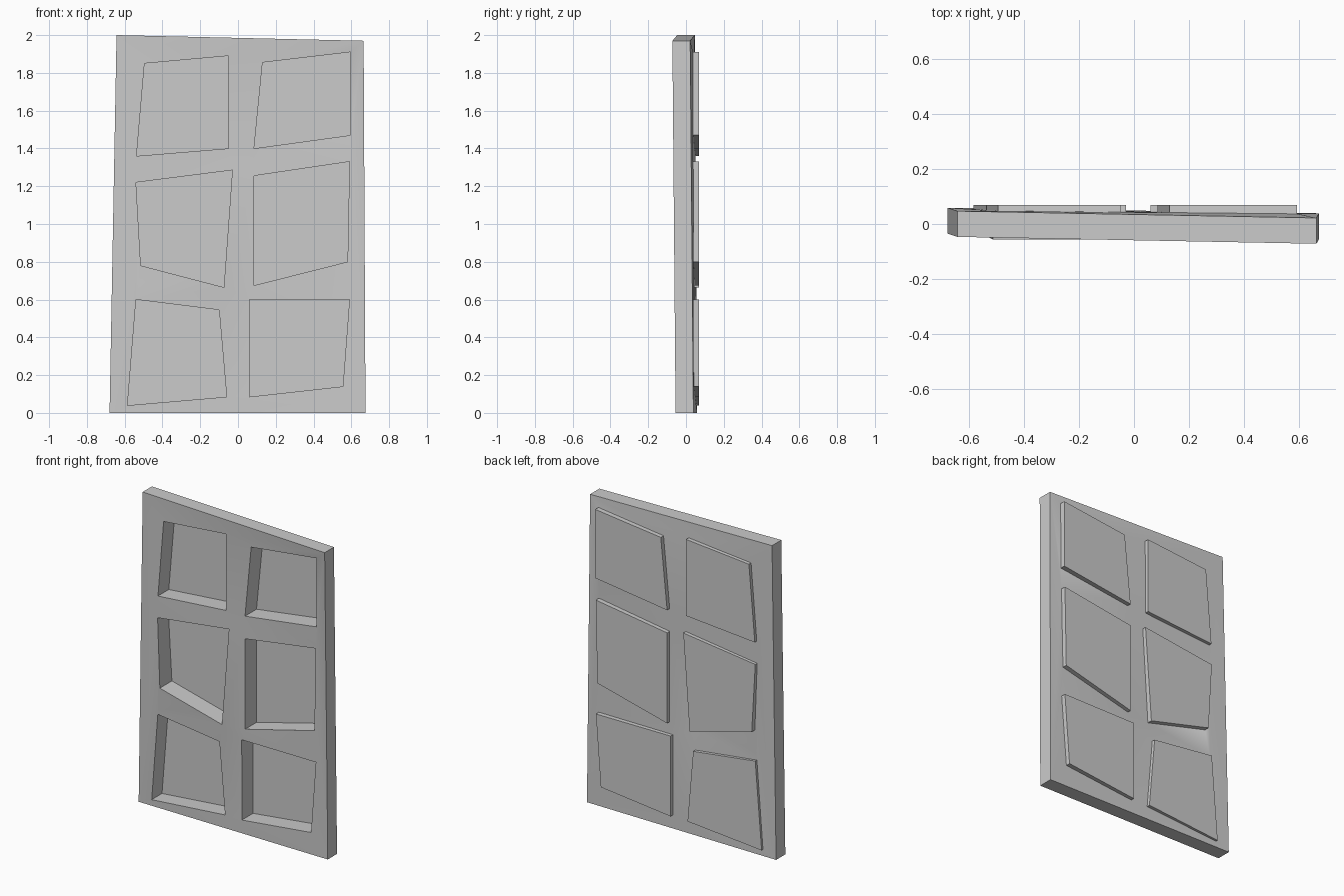
import bpy, bmesh

if "Cube" in bpy.data.objects:
    bpy.data.objects.remove(bpy.data.objects["Cube"])

# Door corners (x, y front, z) and the six skewed panel openings (x, z)
CORNERS = [(-0.68, -0.035, 0), (0.675, -0.055, 0), (0.665, -0.072, 1.97), (-0.643, -0.047, 2.0)]
PANELS = [
    [(-0.495, 1.85), (-0.05, 1.89), (-0.05, 1.40), (-0.537, 1.36)],
    [(0.13, 1.855), (0.595, 1.91), (0.595, 1.47), (0.085, 1.40)],
    [(-0.54, 1.22), (-0.03, 1.285), (-0.075, 0.665), (-0.515, 0.78)],
    [(0.085, 1.255), (0.59, 1.33), (0.58, 0.80), (0.085, 0.675)],
    [(-0.54, 0.60), (-0.10, 0.545), (-0.06, 0.085), (-0.585, 0.04)],
    [(0.06, 0.60), (0.59, 0.60), (0.555, 0.14), (0.06, 0.085)],
]
THICK = 0.094
FLOOR, BACK = 0.066, 0.07


def face_y(x, z):
    """Front surface depth inside the warped door."""
    if (x, z) in ((-0.515, 0.78), (-0.075, 0.665)):
        return -0.056
    u, v = (x + 0.68) / 1.36, z / 2
    bottom = -0.037 - 0.017 * u
    top = -0.045 - 0.013 * u
    return bottom + (top - bottom) * v


bm = bmesh.new()


def loop(points):
    return [bm.verts.new(p) for p in points]


def edges_of(vs):
    out = []
    for a, b in zip(vs, vs[1:] + vs[:1]):
        out.append(bm.edges.get((a, b)) or bm.edges.new((a, b)))
    return out


def bridge(la, lb):
    n = len(la)
    for i in range(n):
        j = (i + 1) % n
        bm.faces.new((la[i], la[j], lb[j], lb[i]))


# Front and back skins with six openings; each opening ends in a pushed-out panel
rims = []
for offset, end in ((0, FLOOR), (THICK, BACK)):
    rim = loop([(x, y + offset, z) for x, y, z in CORNERS])
    holes = [loop([(x, face_y(x, z) + offset, z) for x, z in p]) for p in PANELS]
    edges = edges_of(rim)
    for h in holes:
        edges += edges_of(h)
    bmesh.ops.triangle_fill(bm, use_beauty=True, use_dissolve=False,
                            edges=edges, normal=(0, 1, 0))
    for h, p in zip(holes, PANELS):
        cap = loop([(x, end, z) for x, z in p])
        bridge(h, cap)
        bm.faces.new(cap)
    rims.append(rim)

# Outer edge of the door
bridge(*rims)
bmesh.ops.recalc_face_normals(bm, faces=bm.faces[:])

mesh = bpy.data.meshes.new("panel_door")
bm.to_mesh(mesh)
bm.free()
door = bpy.data.objects.new("panel_door", mesh)
bpy.context.collection.objects.link(door)
bpy.context.view_layer.objects.active = door
door.select_set(True)
bpy.ops.object.shade_smooth_by_angle(angle=0.52)
